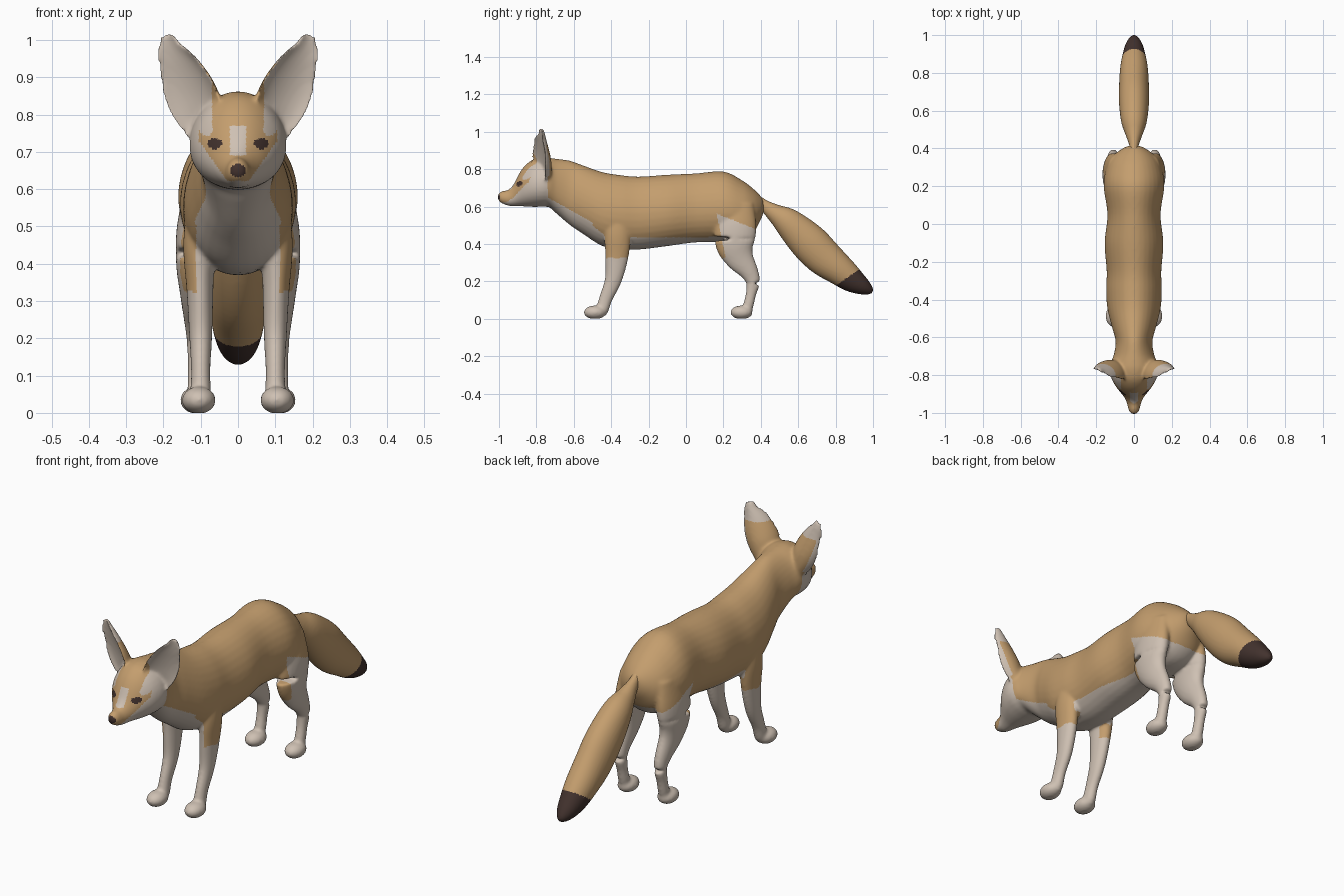
import bpy, bmesh, math
from mathutils import Vector, Matrix

if "Cube" in bpy.data.objects:
    bpy.data.objects.remove(bpy.data.objects["Cube"])


def material(name, rgb):
    m = bpy.data.materials.new(name)
    m.diffuse_color = (*rgb, 1)
    m.use_nodes = True
    m.node_tree.nodes["Principled BSDF"].inputs["Base Color"].default_value = m.diffuse_color
    return m


MATS = [material("tan_fur", (0.55, 0.34, 0.155)),
        material("pale_fur", (0.62, 0.53, 0.45)),
        material("dark_brown", (0.055, 0.032, 0.027))]
TAN, PALE, DARK = 0, 1, 2


def smooth_path(rows, steps=5):
    """Catmull-Rom interpolation of section rows."""
    out = []
    for i in range(len(rows) - 1):
        a, b, c, d = (rows[max(i - 1, 0)], rows[i], rows[i + 1],
                      rows[min(i + 2, len(rows) - 1)])
        for k in range(steps):
            t = k / steps
            out.append([0.5 * (2 * q + (r - p) * t + (2 * p - 5 * q + 4 * r - s) * t * t
                               + (3 * q - p - 3 * r + s) * t ** 3)
                        for p, q, r, s in zip(a, b, c, d)])
    return out + [list(rows[-1])]


def bridge(bm, rings):
    """Close a list of point rings into a capped skin."""
    vr = [[bm.verts.new(p) for p in ring] for ring in rings]
    n = len(vr[0])
    fs = [bm.faces.new((a[i], a[(i + 1) % n], b[(i + 1) % n], b[i]))
          for a, b in zip(vr, vr[1:]) for i in range(n)]
    fs += [bm.faces.new(vr[0][::-1]), bm.faces.new(vr[-1])]
    bmesh.ops.recalc_face_normals(bm, faces=fs)


def tube(bm, rows, normal=None, taper=0.0, n=32):
    """Loft ellipses: rows of (x, y, z, half width, half depth)."""
    rows = smooth_path(rows)
    rings = []
    for i, (x, y, z, rx, rd) in enumerate(rows):
        a, b = rows[max(i - 1, 0)], rows[min(i + 1, len(rows) - 1)]
        t = normal or Vector((0, b[1] - a[1], b[2] - a[2])).normalized()
        side = Vector((1, 0, 0))
        up = side.cross(t)
        if up.z < 0:
            up = -up
        rx, rd = max(rx, 0.004), max(rd, 0.004)
        rings.append([Vector((x, y, z))
                      + side * rx * math.cos(w) * (1 - taper * math.sin(w))
                      + up * rd * math.sin(w)
                      for w in (math.tau * k / n for k in range(n))])
    bridge(bm, rings)


def ear(bm, s):
    """Cupped ear: crescent sections opening forward and outward."""
    rows = [(.085, -.755, .74, .05, .035), (.105, -.76, .80, .072, .04),
            (.115, -.765, .85, .084, .04), (.133, -.77, .90, .078, .034),
            (.156, -.775, .95, .06, .027), (.180, -.775, .99, .036, .02),
            (.190, -.775, 1.02, .014, .012)]
    yaw = Matrix.Rotation(math.radians(25), 3, 'Z')
    rings = []
    for x, y, z, hw, hd in smooth_path(rows, 4):
        ring = []
        for k in range(32):
            w = math.tau * (k + 0.5) / 32
            bulge = 2.0 if math.sin(w) > 0 else 1.0
            p = yaw @ Vector((hw * math.cos(w), hd * (bulge * abs(math.sin(w)) - 1), 0))
            ring.append(((x + p.x) * s, y + p.y, z))
        rings.append(ring)
    bridge(bm, rings)


def paw(bm, x, y):
    m = Matrix.Translation((x, y, .034)) @ Matrix.Diagonal((.046, .060, .037, 1))
    bmesh.ops.create_uvsphere(bm, u_segments=24, v_segments=16, radius=1, matrix=m)


def skin(name, bm, rule, iterations=14):
    """Fuse the parts into one smooth skin and colour it by rule."""
    me = bpy.data.meshes.new(name)
    bm.to_mesh(me)
    bm.free()
    ob = bpy.data.objects.new(name, me)
    bpy.context.collection.objects.link(ob)
    r = ob.modifiers.new("fuse", 'REMESH')
    r.mode, r.voxel_size = 'VOXEL', 0.0065
    sm = ob.modifiers.new("soften", 'SMOOTH')
    sm.factor, sm.iterations = 0.5, iterations
    dg = bpy.context.evaluated_depsgraph_get()
    done = bpy.data.meshes.new_from_object(ob.evaluated_get(dg))
    ob.modifiers.clear()
    ob.data = done
    done.materials.clear()
    for m in MATS:
        done.materials.append(m)
    for v in done.vertices:
        v.co.z = max(v.co.z, 0)
    for p in done.polygons:
        p.material_index = rule(p.center, p.normal)
        p.use_smooth = True


def body_colour(c, n):
    x, y, z = abs(c.x), c.y, c.z
    nx = n.x if c.x > 0 else -n.x
    if y < -.73 and z > .76 and x > .07:                       # ears
        if z > .935 or (nx > .5 and y < -.73):
            return PALE
        if .42 * nx - .9 * n.y > .1 and x > .08 + (z - .85) * .35:
            return PALE
    if y < -.74:                                               # face
        if y < -.95 and (x / .02) ** 2 + ((z - .65) / .018) ** 2 < 1:
            return DARK
        if y < -.8 and ((x - .063) / .02) ** 2 + ((z - .722) / .014) ** 2 < 1:
            return DARK
        if y < -.83 and x < .02 and .69 < z < .77:
            return PALE
        if y < -.8 and ((x - .085) / .018) ** 2 + ((z - .762) / .02) ** 2 < 1:
            return PALE
        if z < .76 and (x > .105 or z < max(.622, .61 + 1.4 * (x - .02))):
            return PALE
        return TAN
    if y < -.5:                                                # throat and chest
        return PALE if z < .61 - .56 * (y + .67) else TAN
    if z < .325:                                               # lower legs
        return PALE
    if y < -.3:                                                # between front legs
        return PALE if x < .112 and z < .5 and n.y < .3 else TAN
    if y < .12:                                                # belly
        return PALE if z < .435 else TAN
    if y > .165 + (.56 - z) * .2 and z < .56 - .4 * (y - .17):  # thighs
        return PALE
    return PALE if x < .1 and z < .44 else TAN


def tail_colour(c, n):
    return DARK if .58 * c.y - .82 * c.z > .32 else TAN


# Head, neck and torso: (y, top, bottom, half width)
PROFILE = [(-1.006, .668, .635, .014), (-.985, .682, .617, .029), (-.95, .690, .604, .037),
           (-.92, .722, .602, .05), (-.89, .780, .602, .073), (-.86, .820, .600, .096),
           (-.82, .850, .598, .118), (-.77, .862, .598, .130), (-.73, .860, .595, .122),
           (-.69, .855, .56, .106), (-.62, .845, .50, .097), (-.55, .820, .453, .115),
           (-.45, .785, .39, .140), (-.35, .768, .372, .147), (-.25, .760, .37, .144),
           (-.10, .770, .388, .155), (.05, .777, .408, .140), (.20, .787, .41, .160),
           (.30, .740, .42, .145), (.36, .695, .46, .112), (.40, .655, .53, .06),
           (.415, .63, .57, .025)]
bm = bmesh.new()
tube(bm, [(0, y, (t + b) / 2, w, (t - b) / 2) for y, t, b, w in PROFILE],
     normal=Vector((0, 1, 0)), taper=0.1)

# Ears, legs and paws on both sides
FRONT_LEG = [(.105, -.36, .58, .03, .05), (.105, -.365, .45, .042, .07),
             (.102, -.37, .33, .036, .062), (.10, -.388, .21, .031, .046),
             (.10, -.428, .11, .026, .036), (.10, -.447, .05, .028, .034),
             (.10, -.455, .02, .02, .025)]
HIND_LEG = [(.10, .27, .62, .04, .09), (.112, .265, .50, .052, .112),
            (.118, .262, .40, .048, .105), (.116, .287, .325, .04, .078),
            (.112, .338, .25, .033, .05), (.11, .358, .195, .028, .038),
            (.11, .347, .13, .025, .028), (.11, .333, .07, .026, .028),
            (.11, .32, .025, .02, .025)]
for s in (1, -1):
    ear(bm, s)
    for leg in (FRONT_LEG, HIND_LEG):
        tube(bm, [(s * r[0], *r[1:]) for r in leg])
    paw(bm, s * .105, -.487)
    paw(bm, s * .11, .297)
skin("fox_body", bm, body_colour)

# Bushy tail
bm = bmesh.new()
tube(bm, [(0, .37, .645, .02, .025), (0, .42, .605, .026, .032), (0, .475, .565, .045, .050),
          (0, .545, .515, .068, .078), (0, .65, .415, .080, .102), (0, .735, .33, .079, .100),
          (0, .82, .262, .074, .084), (0, .89, .207, .062, .068), (0, .95, .170, .045, .045),
          (0, .985, .150, .024, .024), (0, .998, .142, .008, .008)])
skin("tail", bm, tail_colour, 10)
